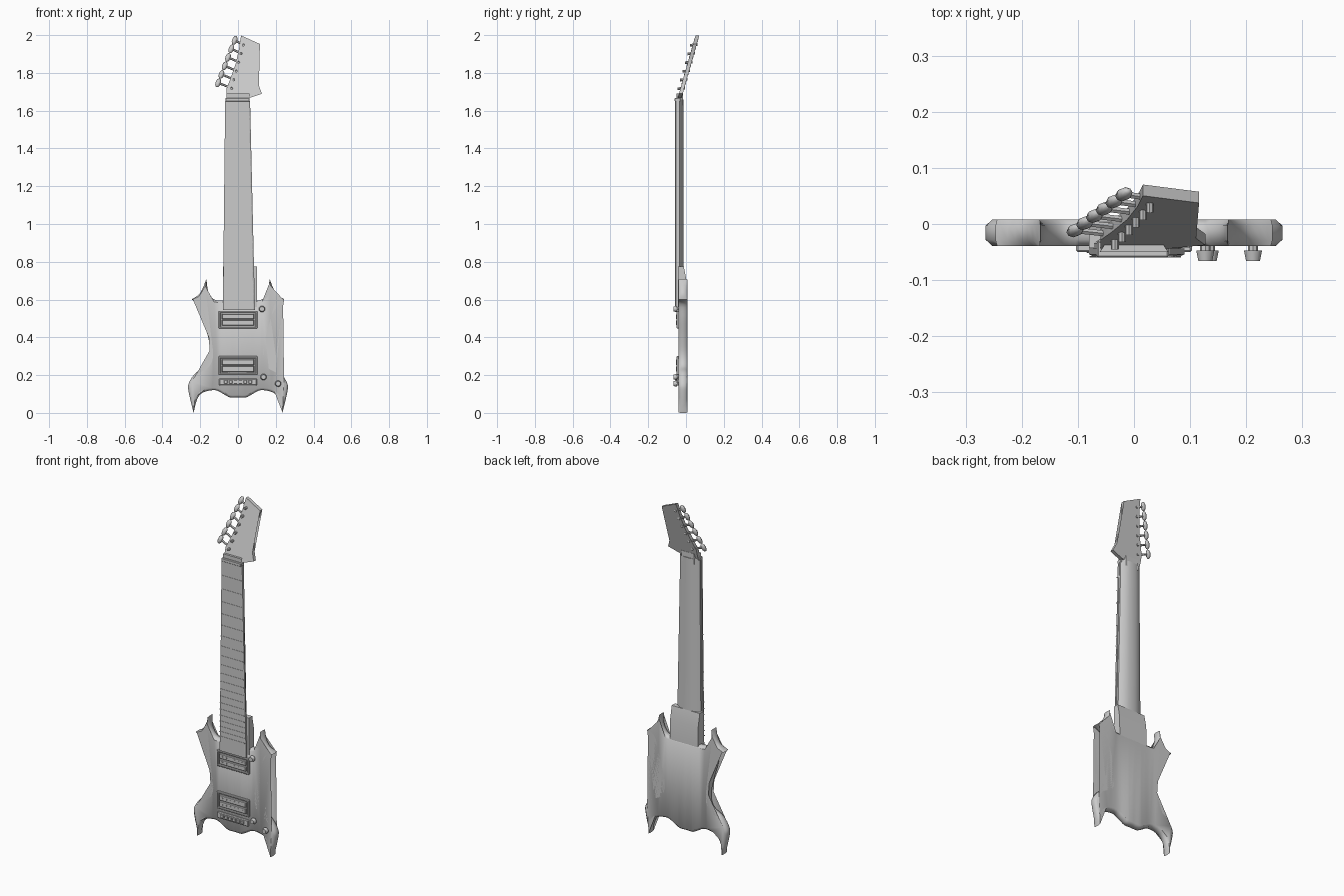
import bpy, bmesh, math
from mathutils import Vector, Matrix

if "Cube" in bpy.data.objects:
    bpy.data.objects.remove(bpy.data.objects["Cube"])

grey = bpy.data.materials.new("plain grey")
grey.use_nodes = True
grey.diffuse_color = (0.6, 0.6, 0.6, 1)
grey.node_tree.nodes["Principled BSDF"].inputs["Base Color"].default_value = (0.6, 0.6, 0.6, 1)


def finish(name, bm, angle=40):
    bmesh.ops.recalc_face_normals(bm, faces=bm.faces)
    mesh = bpy.data.meshes.new(name)
    bm.to_mesh(mesh)
    bm.free()
    obj = bpy.data.objects.new(name, mesh)
    bpy.context.collection.objects.link(obj)
    mesh.materials.append(grey)
    bpy.ops.object.select_all(action='DESELECT')
    obj.select_set(True)
    bpy.context.view_layer.objects.active = obj
    bpy.ops.object.shade_smooth_by_angle(angle=math.radians(angle))
    return obj


def loft(name, rings, angle=40):
    """Skin a list of equal closed rings and cap both ends."""
    bm = bmesh.new()
    loops = [[bm.verts.new(p) for p in ring] for ring in rings]
    n = len(loops[0])
    for a, b in zip(loops, loops[1:]):
        for i in range(n):
            j = (i + 1) % n
            bm.faces.new((a[i], a[j], b[j], b[i]))
    caps = [bm.faces.new(loops[0]), bm.faces.new(loops[-1])]
    bmesh.ops.triangulate(bm, faces=caps)
    return finish(name, bm, angle)


def box(name, x, y, z, bevel=0.0):
    bm = bmesh.new()
    bmesh.ops.create_cube(bm, size=1)
    for v in bm.verts:
        v.co = [lo + (c + 0.5) * (hi - lo) for c, (lo, hi) in zip(v.co, (x, y, z))]
    if bevel:
        bmesh.ops.bevel(bm, geom=bm.edges[:], offset=bevel, segments=1, affect='EDGES')
    return finish(name, bm, 25)


def rod(name, start, end, r1, r2=None, sides=8):
    a, b = Vector(start), Vector(end)
    bm = bmesh.new()
    bmesh.ops.create_cone(bm, cap_ends=True, segments=sides, radius1=r1,
                          radius2=r2 or r1, depth=(b - a).length)
    turn = (b - a).to_track_quat('Z', 'Y').to_matrix().to_4x4()
    bm.transform(Matrix.Translation((a + b) / 2) @ turn)
    return finish(name, bm)


def spline(points, steps=4):
    """Smooth curve through the points, without the last one."""
    p = [Vector(q) for q in points]
    p = [p[0]] + p + [p[-1]]
    out = []
    for a, b, c, d in zip(p, p[1:], p[2:], p[3:]):
        for k in range(steps):
            t = k / steps
            out.append(0.5 * (2 * b + (c - a) * t + (2 * a - 5 * b + 4 * c - d) * t * t
                              + (3 * b - a - 3 * c + d) * t ** 3))
    return out


def inset(ring, dist, tips):
    out = []
    for i, p in enumerate(ring):
        e1 = (p - ring[i - 1]).normalized()
        e2 = (ring[(i + 1) % len(ring)] - p).normalized()
        n = Vector((-e1.y - e2.y, e1.x + e2.x)).normalized()
        near = min((Vector((abs(p.x), p.y)) - t).length for t in tips)
        out.append(p + n * dist * max(0.25, min(1, near / 0.06)))
    return out


# Body: mirrored outline with pointed horns and tails, chamfered rim
tail, point, horn = (0.235, 0), (0.247, 0.6), (0.167, 0.71)
half = (spline([(0, .082), (.042, .082), (.074, .098), (.12, .12), (.185, .108), (.217, .07), tail])
        + spline([tail, (.26, .105), (.261, .156), (.222, .214), (.164, .25), (.143, .31),
                  (.158, .4), (.185, .494), (.207, .575), point])
        + spline([point, (.2, .635), horn])
        + spline([horn, (.158, .645), (.13, .603), (.09, .595), (0, .595)])
        + [Vector((0, .595))])
outline = half + [Vector((-p.x, p.y)) for p in reversed(half[1:-1])]
tips = [Vector(t) for t in (tail, point, horn)]
small = inset(outline, 0.012, tips)


def flat(ring, y):
    return [(p.x, y, p.y) for p in ring]


loft("body", [flat(small, -.039), flat(outline, -.028), flat(outline, -.003), flat(small, .008)], 50)

# Neck: rounded back, tapering to the nut
profile = [(-1, -.046), (-1, -.034), (-.72, -.02), (-.3, -.012),
           (.3, -.012), (.72, -.02), (1, -.034), (1, -.046)]


def section(z, w, cx):
    return [(cx + x * w, y, z) for x, y in profile]


loft("neck", [section(.56, .078, .005), section(1.66, .063, -.002)], 50)
board = [[(cx + sx * w, y, z) for sx, y in ((-1, -.044), (1, -.044), (1, -.054), (.9, -.058), (-.9, -.058), (-1, -.054))]
         for z, w, cx in ((.545, .085, .005), (1.65, .066, -.002))]
loft("fretboard", board, 25)
for n in range(1, 21):
    z = 1.65 - 1.49 * (1 - 2 ** (-n / 12))
    w = .063 + (1.65 - z) * .017
    box("fret", (-w + .001, w + .003), (-.0595, -.057), (z - .002, z + .002))

# Neck heel: block that slopes into the back of the body
loft("neck_heel", [[(x, y, z) for y, z in ((-.043, .56), (-.043, .775), (-.012, .775), (.003, .7), (.006, .56))]
                   for x in (-.08, .1)], 20)

# Nut and throat under the headstock
box("nut", (-.066, .062), (-.06, -.03), (1.648, 1.668), .003)
loft("headstock_throat", [[(x * s, y, z) for x, y in ((-.062, -.05), (.062, -.05), (.04, -.016), (-.04, -.016))]
                          for z, s in ((1.63, 1), (1.69, .98))], 20)


# Headstock: flat blade leaning backwards
def lean(z):
    return -.046 + (z - 1.66) * .285


blade = spline([(-.06, 1.655), (.063, 1.668)], 1) + spline([(.063, 1.668), (.127, 1.69)], 1)
blade += spline([(.127, 1.69), (.103, 1.76), (.096, 1.86), (.116, 1.953)], 3)
blade += [Vector(p) for p in ((.116, 1.953), (.016, 1.998), (.006, 1.93), (-.012, 1.85), (-.04, 1.77), (-.06, 1.72))]
loft("headstock", [[(p.x, lean(p.y) + d, p.y) for p in blade] for d in (0, .02)], 30)

# Tuners: post in front, shaft to the side, flattened button
for i in range(6):
    t = i / 5
    post = Vector((.016 - .062 * t, 0, 1.95 - .23 * t))
    post.y = lean(post.z)
    knob = Vector((-.018 - .087 * t, 0, 1.972 - .225 * t))
    knob.y = lean(knob.z) + .01
    rod("tuner_post", post + Vector((.012, .024, 0)), post + Vector((.012, -.016, -.004)), .007)
    rod("tuner_shaft", post + Vector((.012, .01, 0)), knob, .006, sides=6)
    bm = bmesh.new()
    bmesh.ops.create_uvsphere(bm, u_segments=8, v_segments=6, radius=1)
    bm.transform(Matrix.Translation(knob) @ Matrix.Rotation(math.radians(20), 4, 'Y')
                 @ Matrix.Rotation(math.radians(-16), 4, 'X') @ Matrix.Diagonal((.014, .011, .025, 1)))
    finish("tuner_button", bm, 50)

# Pickups: raised surround, two coils and pole pieces
for z0, z1 in ((.447, .54), (.2, .3)):
    for x in ((-.103, -.091), (.091, .103)):
        box("pickup_surround_side", x, (-.05, -.036), (z0, z1), .003)
    for z in ((z0, z0 + .012), (z1 - .012, z1)):
        box("pickup_surround_rail", (-.103, .103), (-.05, -.036), z, .003)
    mid = (z0 + z1) / 2
    for z in ((z0 + .016, mid - .002), (mid + .002, z1 - .016)):
        box("pickup_coil", (-.086, .086), (-.052, -.036), z, .003)
        for k in range(6):
            x, zc = -.065 + .026 * k, sum(z) / 2
            rod("pole_piece", (x, -.05, zc), (x, -.054, zc), .005, sides=6)

# Bridge with saddles
box("bridge", (-.1, .1), (-.05, -.036), (.145, .182), .004)
for k in range(6):
    x = -.065 + .026 * k
    box("bridge_saddle", (x - .009, x + .009), (-.057, -.045), (.154, .174), .002)

# Control knobs
for x, z in ((.127, .55), (.135, .19), (.212, .155)):
    rod("knob_stem", (x, -.036, z), (x, -.05, z), .009)
    rod("knob_cap", (x, -.047, z), (x, -.066, z), .017, .013, 10)
